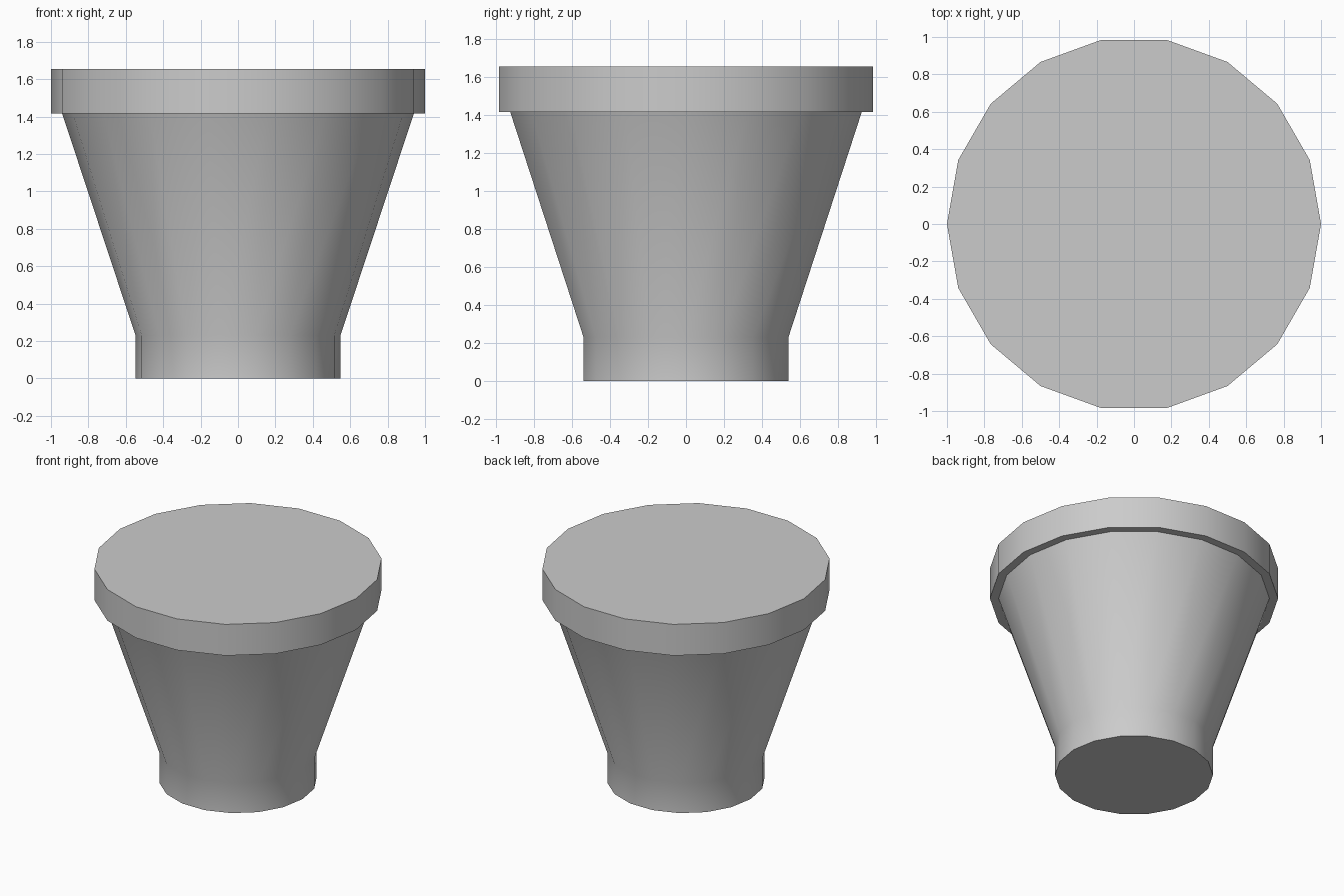
import bpy, bmesh
from math import cos, sin, pi, radians

if "Cube" in bpy.data.objects:
    bpy.data.objects.remove(bpy.data.objects["Cube"])

SIDES = 18


def lathe(name, profile):
    """Closed solid turned around z from (radius, height) points, flat capped."""
    bm = bmesh.new()
    rings = [[bm.verts.new((r * cos(2 * pi * i / SIDES), r * sin(2 * pi * i / SIDES), z))
              for i in range(SIDES)] for r, z in profile]
    for low, high in zip(rings, rings[1:]):
        for i in range(SIDES):
            j = (i + 1) % SIDES
            bm.faces.new((low[i], low[j], high[j], high[i]))
    bm.faces.new(rings[0][::-1])
    bm.faces.new(rings[-1])
    mesh = bpy.data.meshes.new(name)
    bm.to_mesh(mesh)
    bm.free()
    obj = bpy.data.objects.new(name, mesh)
    bpy.context.collection.objects.link(obj)
    bpy.ops.object.select_all(action='DESELECT')
    obj.select_set(True)
    bpy.context.view_layer.objects.active = obj
    bpy.ops.object.shade_smooth_by_angle(angle=radians(30))
    return obj


# Straight foot, flared wall, small overhang and upright rim in one solid
lathe("flared_pot", [(0.548, 0), (0.548, 0.23), (0.94, 1.416), (1, 1.416), (1, 1.655)])
